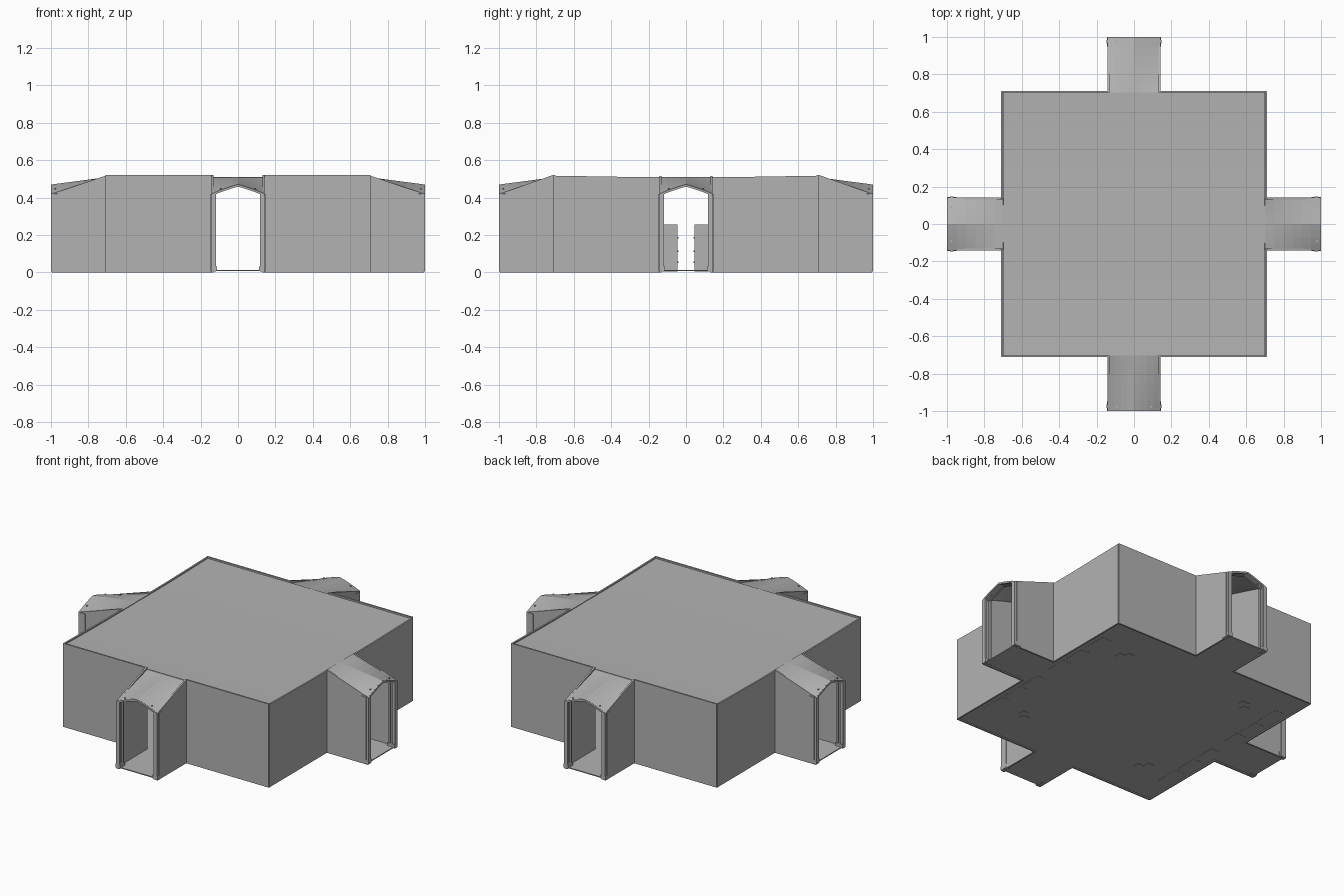
import bpy, bmesh, math
from mathutils import Matrix, Vector

if "Cube" in bpy.data.objects:
    bpy.data.objects.remove(bpy.data.objects["Cube"], do_unlink=True)

grey = bpy.data.materials.new("mid grey")
grey.use_nodes = True
COLOUR = (0.45, 0.45, 0.45, 1)
grey.diffuse_color = COLOUR
grey.node_tree.nodes["Principled BSDF"].inputs["Base Color"].default_value = COLOUR

ROOM, HALF, END = 0.712, 0.142, 0.995   # room half width, corridor half width, corridor end
TOP, EAVE, PEAK = 0.52, 0.42, 0.47
THICK = 0.01


def finish(bm, name, turn=0):
    """Turn a mesh about z in quarter steps and make it an object."""
    bmesh.ops.recalc_face_normals(bm, faces=bm.faces)
    bm.transform(Matrix.Rotation(turn * math.pi / 2, 4, 'Z'))
    mesh = bpy.data.meshes.new(name)
    bm.to_mesh(mesh)
    bm.free()
    mesh.materials.append(grey)
    obj = bpy.data.objects.new(name, mesh)
    bpy.context.collection.objects.link(obj)
    return obj


def prism(name, outline, place, depth, turn=0):
    """Extrude a flat outline; place maps its 2D points into space."""
    bm = bmesh.new()
    face = bm.faces.new([bm.verts.new(place(a, b)) for a, b in outline])
    grown = bmesh.ops.extrude_face_region(bm, geom=[face])["geom"]
    moved = [v for v in grown if isinstance(v, bmesh.types.BMVert)]
    bmesh.ops.translate(bm, verts=moved, vec=Vector(depth))
    return finish(bm, name, turn)


def block(name, low, high, turn=0):
    (x0, y0, z0), (x1, y1, z1) = low, high
    outline = [(x0, y0), (x1, y0), (x1, y1), (x0, y1)]
    return prism(name, outline, lambda a, b: (a, b, z0), (0, 0, z1 - z0), turn)


def sheet(name, us, ts, height, turn=0):
    """Thin surface over a grid, thickened downwards."""
    bm = bmesh.new()
    rows = [[bm.verts.new((u, t, height(u, t))) for t in ts] for u in us]
    for r, s in zip(rows, rows[1:]):
        for i in range(len(ts) - 1):
            bm.faces.new((r[i], s[i], s[i + 1], r[i + 1]))
    obj = finish(bm, name, turn)
    solid = obj.modifiers.new("thickness", 'SOLIDIFY')
    solid.thickness = 0.004
    solid.offset = -1
    return obj


def spread(a, b, n):
    return [a + (b - a) * i / n for i in range(n + 1)]


def arch(t):
    """Gabled vault with softly bent slopes."""
    f = min(abs(t) / HALF, 1)
    return PEAK - (PEAK - EAVE) * (0.75 * f + 0.25 * f * f)


# Cross-shaped floor, held just above the wall feet
r, h, e = ROOM - 0.004, HALF - 0.004, END - 0.004
quarter = [(r, -r), (r, -h), (e, -h), (e, h), (r, h)]
cross = []
for k in range(4):
    rot = Matrix.Rotation(k * math.pi / 2, 2)
    cross += [tuple(rot @ Vector(p)) for p in quarter]
prism("floor", cross, lambda a, b: (a, b, 0.006), (0, 0, 0.006))

# Gently sagging room roof, set inside the wall tops
sheet("room_roof", spread(-ROOM + 0.012, ROOM - 0.012, 2),
      spread(-ROOM + 0.008, ROOM - 0.008, 14),
      lambda u, t: 0.503 + 0.008 * (abs(t) / ROOM) ** 2 + 0.003 * max(0, 1 - abs(t) / 0.3))

for k in range(4):
    dip = 0.01 if k % 2 == 0 else 0
    # Vaulted corridor roof that flattens out towards the room
    sheet("corridor_roof", spread(ROOM - 0.012, END, 6), spread(-HALF + 0.002, HALF - 0.002, 8),
          lambda u, t: arch(t) + (0.509 - arch(t)) * max(0, END - u) / (END - ROOM + 0.012), k)

    for side in (-1, 1):
        # Room wall beside the opening
        prism("room_wall",
              [(HALF - THICK, 0), (ROOM - 0.004, 0), (ROOM - 0.004, TOP - dip / 3),
               (0.3, TOP - dip), (HALF - THICK, TOP - dip)],
              lambda t, z: (ROOM, side * t, z), (-THICK, 0, 0), k)
        # Corridor wall with a sloping top
        prism("corridor_wall",
              [(ROOM - THICK, 0), (END, 0), (END, EAVE), (ROOM, TOP - dip / 2), (ROOM - THICK, TOP - dip)],
              lambda u, z: (u, side * HALF, z), (0, -side * THICK, 0), k)
        # Door post foot
        lo, hi = sorted((side * 0.112, side * 0.144))
        block("post_foot", (0.95, lo, 0.008), (1.0, hi, 0.03), k)
        # Small roof clip above the post
        lo, hi = sorted((side * 0.085, side * 0.095))
        block("roof_clip", (0.972, lo, 0.43), (0.98, hi, 0.449), k)

    # Ribbed door frame: two proud ribs around a recessed one
    for u0, u1, outer, inner in ((0.952, 0.964, 0.144, 0.118),
                                 (0.964, 0.984, 0.146, 0.127),
                                 (0.984, 1.0, 0.142, 0.117)):
        rim = [(t, arch(t) - 0.001) for t in spread(-outer, outer, 8)]
        hole = [(t, arch(t) - 0.012 + (inner - 0.117) * 0.3) for t in spread(inner, -inner, 8)]
        outline = [(-outer, 0.004)] + rim + [(outer, 0.004), (inner, 0.004)] + hole + [(-inner, 0.004)]
        prism("door_frame", outline, lambda t, z: (u0, t, z), (u1 - u0, 0, 0), k)

    # Angled corner console inside the room
    block("corner_console", (0.44, 0.4, 0.004), (0.48, 0.45, 0.25), k)
    block("corner_console_wing", (0.4, 0.44, 0.004), (0.44, 0.48, 0.25), k)

# Low consoles along the two side walls
for turn in (0, 2):
    for side in (-1, 1):
        for start, stop in ((0.045, 0.18), (0.2, 0.34), (0.36, 0.52)):
            lo, hi = sorted((side * start, side * stop))
            block("wall_console", (0.61, lo, 0.005), (0.67, hi, 0.255), turn)
        for z in (0.05, 0.11, 0.18):
            lo, hi = sorted((side * 0.041, side * 0.046))
            block("console_knob", (0.63, lo, z), (0.64, hi, z + 0.008), turn)
